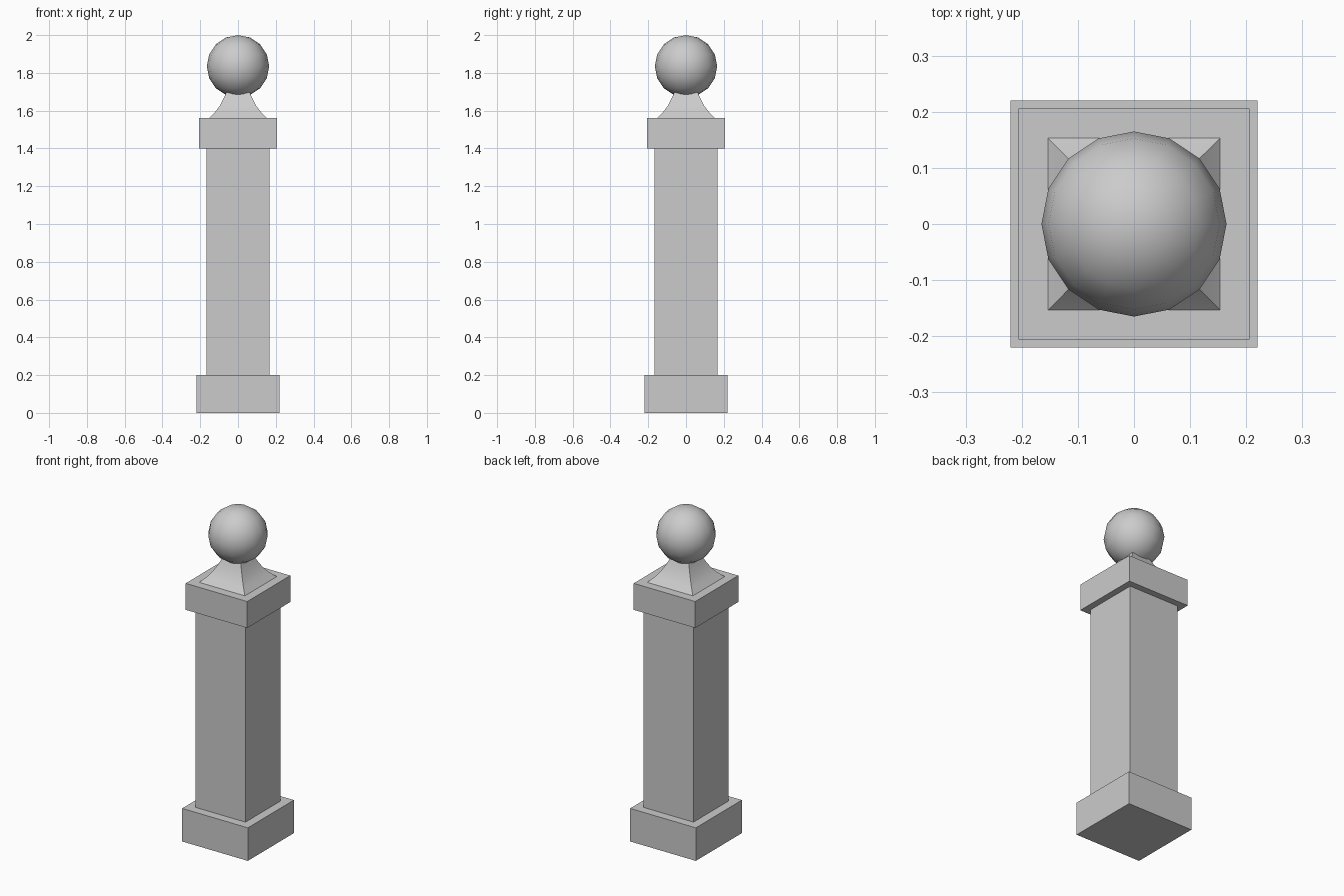
import bpy
import bmesh
import math

if "Cube" in bpy.data.objects:
    bpy.data.objects.remove(bpy.data.objects["Cube"])


def add_object(name, bm):
    bmesh.ops.recalc_face_normals(bm, faces=bm.faces)
    mesh = bpy.data.meshes.new(name)
    bm.to_mesh(mesh)
    bm.free()
    obj = bpy.data.objects.new(name, mesh)
    bpy.context.collection.objects.link(obj)
    return obj


def square_loft(name, profile):
    """Stack square rings given as (half width, height) and cap both ends."""
    bm = bmesh.new()
    rings = [[bm.verts.new((sx * h, sy * h, z))
              for sx, sy in ((-1, -1), (1, -1), (1, 1), (-1, 1))]
             for h, z in profile]
    for low, high in zip(rings, rings[1:]):
        for i in range(4):
            j = (i + 1) % 4
            bm.faces.new((low[i], low[j], high[j], high[i]))
    bm.faces.new(rings[0][::-1])
    bm.faces.new(rings[-1])
    return add_object(name, bm)


def smooth(obj):
    bpy.ops.object.select_all(action='DESELECT')
    obj.select_set(True)
    bpy.context.view_layer.objects.active = obj
    bpy.ops.object.shade_smooth_by_angle(angle=math.radians(35))


# Square pillar: plinth, shaft and cap block
square_loft("plinth", [(0.22, 0.0), (0.22, 0.2)])
square_loft("shaft", [(0.167, 0.2), (0.167, 1.4)])
square_loft("cap_block", [(0.206, 1.4), (0.206, 1.56)])

# Concave square neck under the ball
smooth(square_loft("flared_neck", [(0.153, 1.56), (0.123, 1.59),
                                   (0.097, 1.625), (0.076, 1.665),
                                   (0.063, 1.695)]))

# Low-poly ball finial
bm = bmesh.new()
bmesh.ops.create_uvsphere(bm, u_segments=16, v_segments=8, radius=0.165)
bmesh.ops.translate(bm, verts=bm.verts, vec=(0, 0, 1.835))
smooth(add_object("ball_finial", bm))
